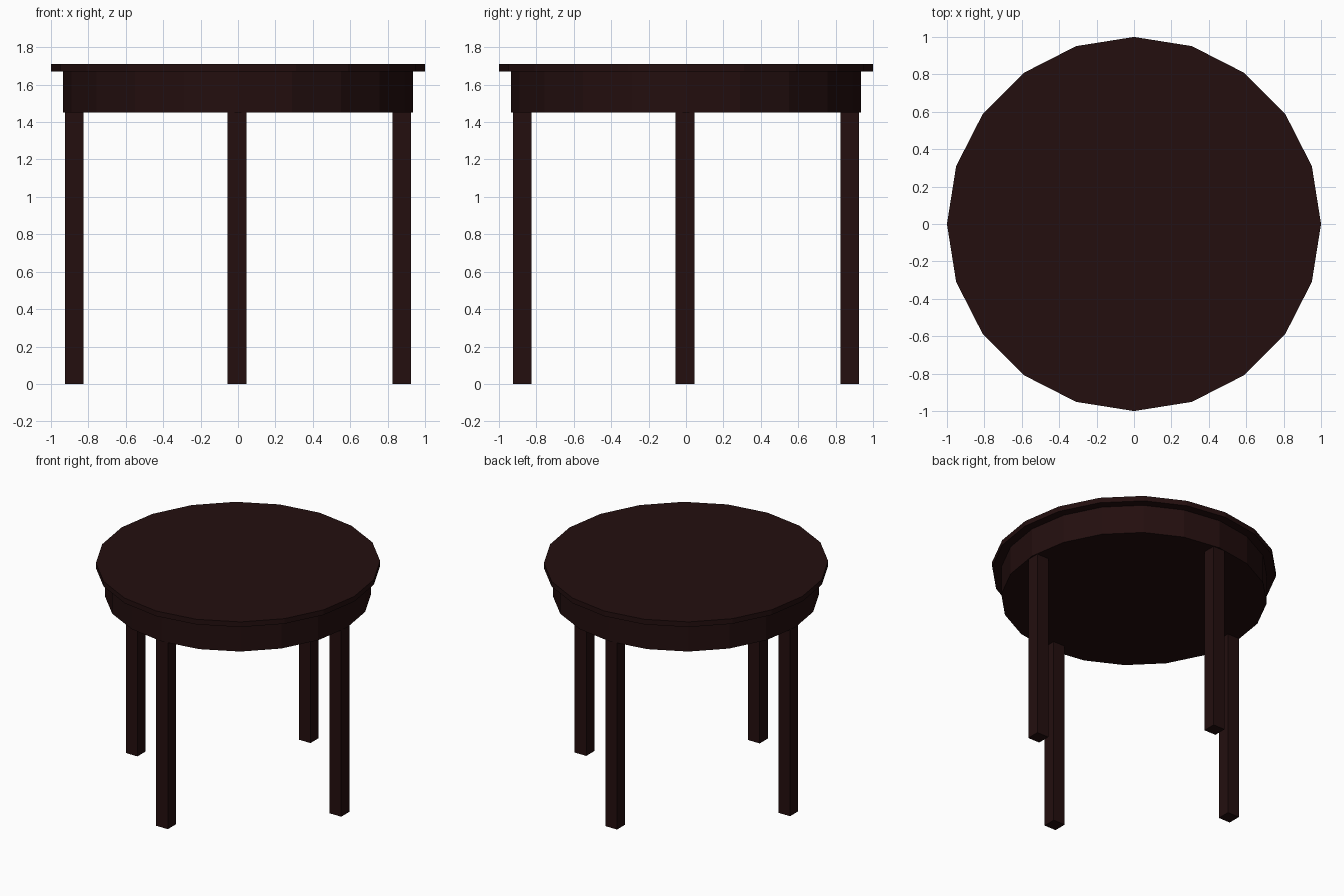
import bpy
import math

cube = bpy.data.objects.get("Cube")
if cube:
    bpy.data.objects.remove(cube, do_unlink=True)

# One dark wood colour for everything
wood = bpy.data.materials.new("dark_brown_wood")
wood.use_nodes = True
colour = (0.017, 0.0045, 0.0045, 1)
wood.diffuse_color = colour
wood.node_tree.nodes["Principled BSDF"].inputs["Base Color"].default_value = colour

SIDES = 20
APRON_BOTTOM, TOP_BOTTOM, TOP_HEIGHT = 1.45, 1.67, 1.71
LEG_WIDTH, LEG_REACH, LEG_SHIFT = 0.1, 0.875, -0.005


def disc(name, radius, low, high):
    """Flat-sided disc with corners on the x and y axes."""
    bpy.ops.mesh.primitive_cylinder_add(
        vertices=SIDES, radius=radius, depth=high - low,
        location=(0, 0, (low + high) / 2))
    finish(name)


def leg(name, x, y):
    """Square post from the floor to the underside of the apron."""
    bpy.ops.mesh.primitive_cube_add(size=1, location=(x, y, APRON_BOTTOM / 2))
    bpy.context.object.scale = (LEG_WIDTH, LEG_WIDTH, APRON_BOTTOM)
    bpy.ops.object.transform_apply(location=False, rotation=False, scale=True)
    finish(name)


def finish(name):
    part = bpy.context.object
    part.name = name
    part.data.materials.append(wood)


# Round top and the closed apron below it
disc("table_top", 1.0, TOP_BOTTOM, TOP_HEIGHT)
disc("apron", 0.936, APRON_BOTTOM, TOP_BOTTOM)

# Four legs in a cross
for side, sign in (("left", 1), ("right", -1)):
    leg(side + "_leg", sign * LEG_REACH, LEG_SHIFT)
for side, sign in (("back", 1), ("front", -1)):
    leg(side + "_leg", LEG_SHIFT, sign * LEG_REACH)
